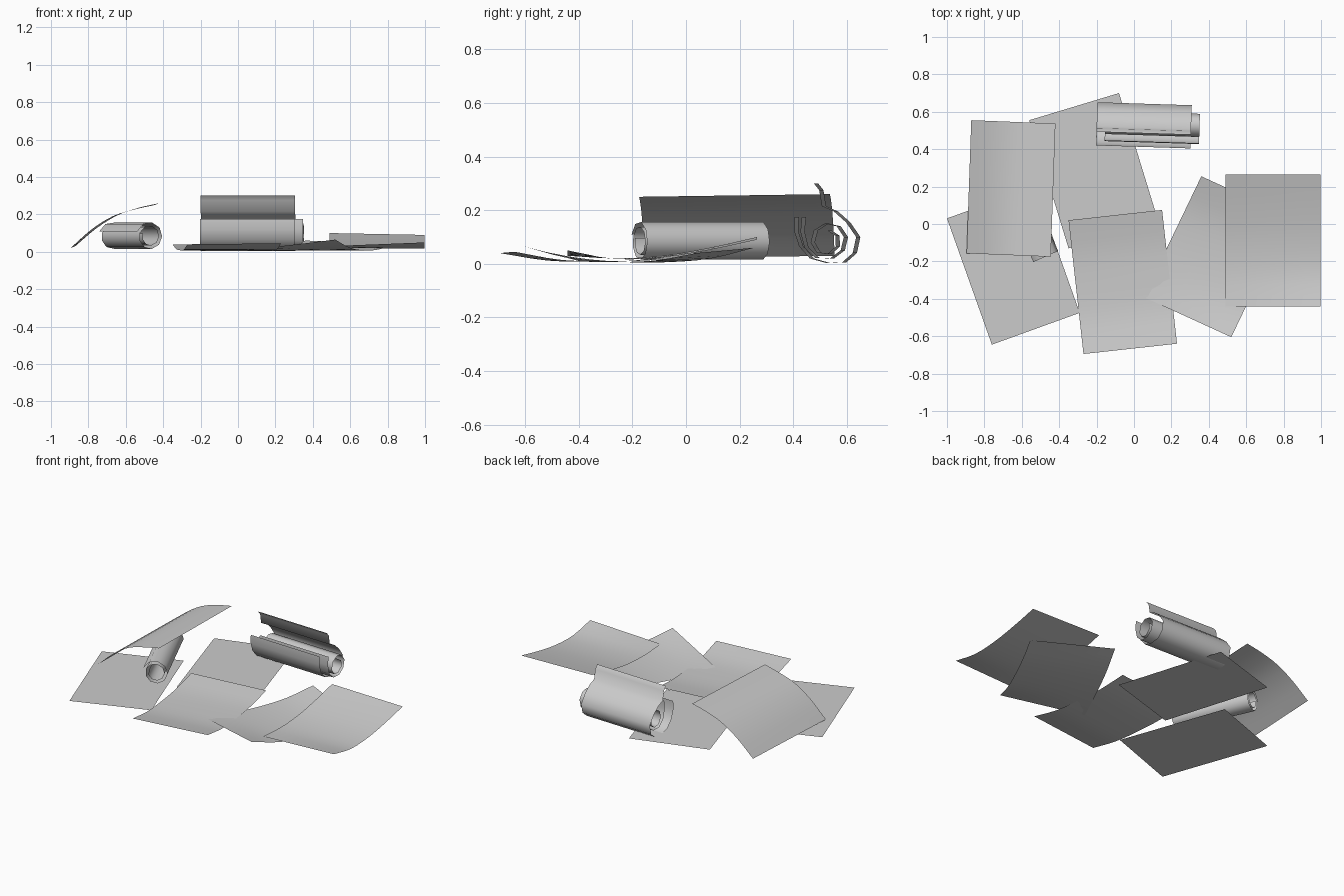
import bpy, math
from mathutils import Vector

if "Cube" in bpy.data.objects:
    bpy.data.objects.remove(bpy.data.objects["Cube"])


def make(name, rows):
    """Join equal-length rows of points into a smooth surface."""
    n = len(rows[0])
    verts = [p for r in rows for p in r]
    faces = [(i * n + j, i * n + j + 1, (i + 1) * n + j + 1, (i + 1) * n + j)
             for i in range(len(rows) - 1) for j in range(n - 1)]
    me = bpy.data.meshes.new(name)
    me.from_pydata(verts, [], faces)
    me.update()
    for p in me.polygons:
        p.use_smooth = True
    ob = bpy.data.objects.new(name, me)
    bpy.context.collection.objects.link(ob)
    return ob


def curve(vals, t):
    """Catmull-Rom interpolation through evenly spaced values."""
    if len(vals) == 1:
        return vals[0]
    f = t * (len(vals) - 1)
    i = min(int(f), len(vals) - 2)
    u = f - i
    b, c = vals[i], vals[i + 1]
    a = vals[i - 1] if i else 2 * b - c
    d = vals[i + 2] if i + 2 < len(vals) else 2 * c - b
    return b + .5 * u * (c - a + u * (2 * a - 5 * b + 4 * c - d + u * (3 * (b - c) + d - a)))


def sheet(name, corner, u_end, v_end, start, end, n=12):
    """Sheet of paper: u and v edges from a corner; height profiles along v at u=0 and u=1."""
    o, a, b = Vector(corner), Vector(u_end), Vector(v_end)
    rows = []
    for i in range(n + 1):
        v = i / n
        z0, z1 = curve(start, v), curve(end, v)
        row = []
        for j in range(n // 2 + 1):
            u = j / (n // 2)
            p = o + (a - o) * u + (b - o) * v
            row.append((p.x, p.y, z0 + (z1 - z0) * u))
        rows.append(row)
    return make(name, rows)


def roll(name, profile, center, angle, length):
    """Extrude a (side, height) profile along a level axis, turned by angle about z."""
    ax = Vector((math.cos(angle), math.sin(angle), 0))
    side = Vector((-math.sin(angle), math.cos(angle), 0))
    c = Vector((center[0], center[1], 0))
    return make(name, [[c + ax * s * length / 2 + side * y + Vector((0, 0, z)) for s in (-1, 1)]
                       for y, z in profile])


# Flat sheets on the ground
sheet("flat_sheet_left", (-.76, -.645), (-.29, -.475), (-1, .03), [.004], [.004])
sheet("flat_sheet_back", (-.35, -.13), (.13, .015), (-.56, .555), [.006], [.006])

# Gently curled sheets at the front and right
sheet("curled_sheet_front", (-.27, -.695), (.23, -.64), (-.35, .02),
      [.04, .012, .008, .015, .04], [.045, .014, .01, .015, .04])
sheet("curled_sheet_middle", (.05, -.39), (.52, -.605), (.36, .255),
      [.008, .006, .006, .02, .06], [.065, .022, .008, .012, .04])
sheet("curled_sheet_right", (.49, -.442), (.998, -.442), (.49, .265),
      [.03, .02, .03, .06, .1], [.05, .018, .024, .052, .09])

# Raised sheet leaning over the left roll, bent across its width
sheet("leaning_sheet", (-.895, -.157), (-.87, .555), (-.445, -.175),
      [.02, .12, .19, .225, .25], [.03, .125, .195, .235, .26])

# Left roll: two-turn spiral
spiral = []
for k in range(19):
    a = math.radians(20 + 40 * k)
    r = .079 - .036 * k / 18
    spiral.append((r * math.cos(a), .082 + r * math.sin(a)))
roll("left_roll", spiral, (-.572, .055), math.radians(114), .5)

# Back roll: open outer sheet with an upright flap, and a tighter inner sheet
outer = [(-.045, .30), (-.025, .275), (-.015, .215), (.03, .195), (.075, .155), (.113, .10),
         (.10, .04), (.06, .005), (0, .003), (-.06, .02), (-.10, .065), (-.118, .12), (-.117, .175)]
roll("back_roll_outer", outer, (.053, .53), math.radians(-1.8), .505)
inner = [(-.085, .175), (-.09, .12), (-.075, .06), (-.035, .022), (.02, .02), (.06, .05),
         (.072, .10), (.045, .14), (0, .15), (-.04, .125), (-.052, .08), (-.03, .042),
         (.01, .036), (.042, .065), (.04, .105), (.01, .125)]
roll("back_roll_inner", inner, (.098, .525), math.radians(-1.8), .505)
